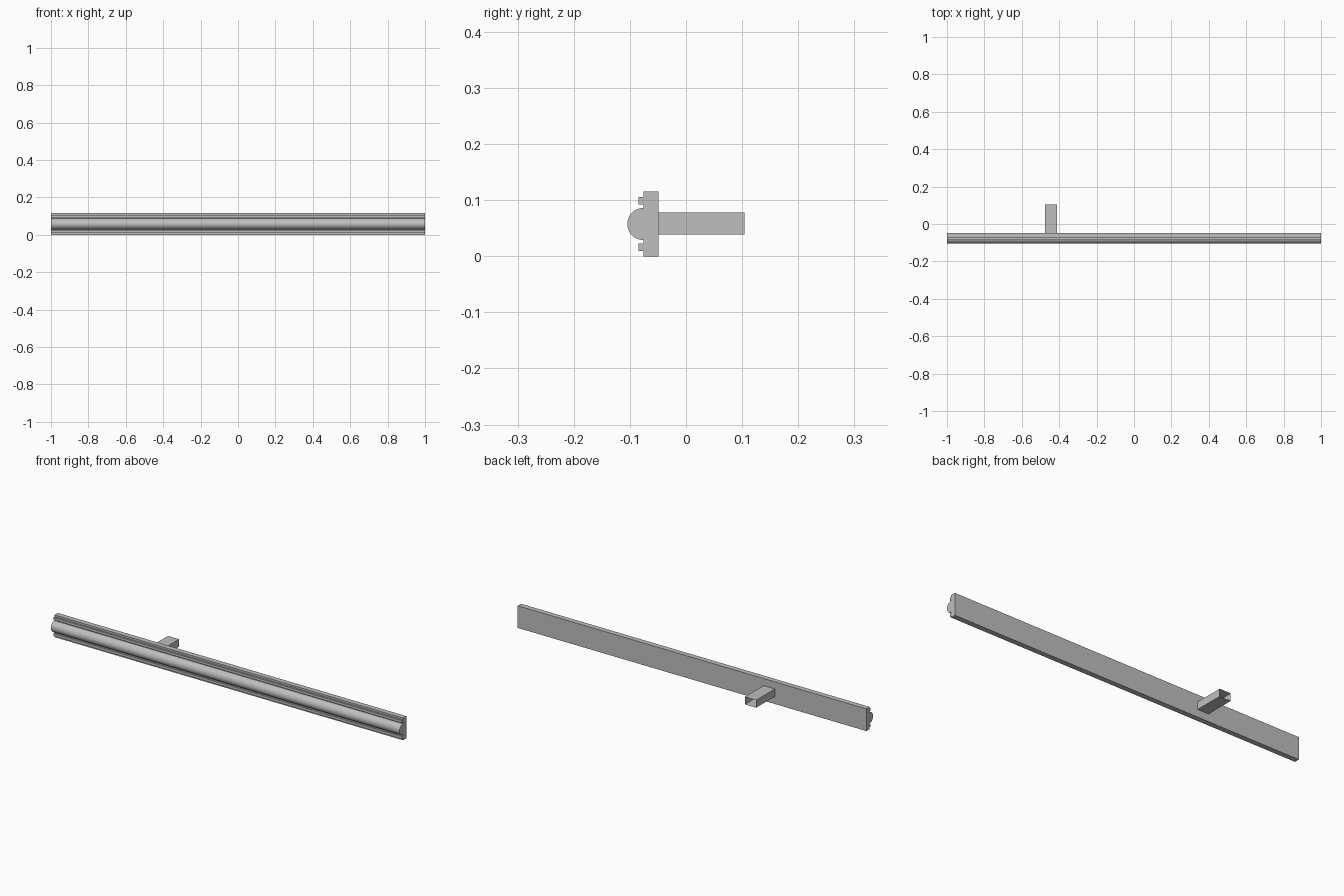
import bpy, bmesh, math

cube = bpy.data.objects.get("Cube")
if cube:
    bpy.data.objects.remove(cube, do_unlink=True)

grey = bpy.data.materials.new("light grey")
grey.use_nodes = True
colour = (0.52, 0.52, 0.52, 1)
grey.diffuse_color = colour
grey.node_tree.nodes["Principled BSDF"].inputs["Base Color"].default_value = colour

MID = 0.0575    # height of the rail's centre line
FACE = -0.076   # front face of the backing strip
BACK = -0.049   # rear face of the backing strip


def make_object(name, bm):
    bmesh.ops.recalc_face_normals(bm, faces=bm.faces)
    mesh = bpy.data.meshes.new(name)
    bm.to_mesh(mesh)
    bm.free()
    mesh.materials.append(grey)
    obj = bpy.data.objects.new(name, mesh)
    bpy.context.collection.objects.link(obj)
    return obj


# Moulding rail: half profile from the rounded bead outwards, mirrored
bead = 0.0285
steps = 16
half = [(FACE - bead * math.cos(a), bead * math.sin(a))
        for a in (math.pi / 2 * i / steps for i in range(steps + 1))]
half += [(FACE, 0.035), (-0.085, 0.035), (-0.085, 0.048), (FACE, 0.048),
         (FACE, MID), (BACK, MID)]
profile = half + [(y, -h) for y, h in reversed(half[1:])]

bm = bmesh.new()
end = bm.faces.new([bm.verts.new((-1, y, MID + h)) for y, h in profile])
sweep = bmesh.ops.extrude_face_region(bm, geom=[end], use_keep_orig=True)
moved = [v for v in sweep["geom"] if isinstance(v, bmesh.types.BMVert)]
bmesh.ops.translate(bm, verts=moved, vec=(2, 0, 0))
rail = make_object("moulding_rail", bm)
bpy.context.view_layer.objects.active = rail
rail.select_set(True)
bpy.ops.object.shade_smooth_by_angle(angle=math.radians(30))

# Rear bracket: thin rectangular sleeve, open at both ends
bm = bmesh.new()
corners = [(-0.475, 0.039), (-0.411, 0.039), (-0.411, 0.078), (-0.475, 0.078)]
rings = [[bm.verts.new((x, y, z)) for x, z in corners] for y in (BACK, 0.104)]
for i in range(4):
    j = (i + 1) % 4
    bm.faces.new((rings[0][i], rings[0][j], rings[1][j], rings[1][i]))
make_object("rear_bracket", bm)
